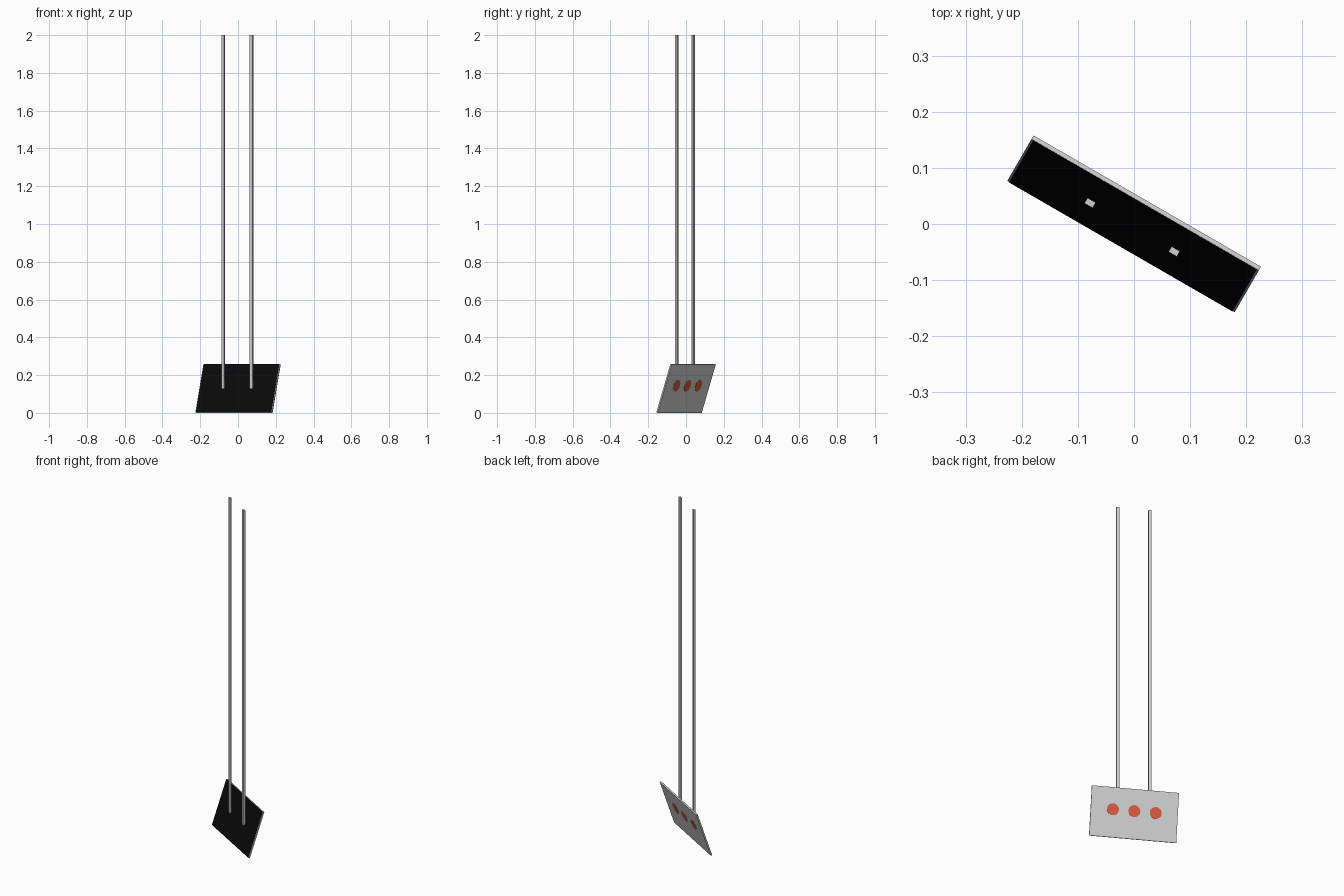
import bpy, bmesh, math
from mathutils import Matrix, Vector

if "Cube" in bpy.data.objects:
    bpy.data.objects.remove(bpy.data.objects["Cube"])

TILT, W, L, T = math.radians(18.5), 0.468, 0.271, 0.009
TURN = Matrix.Rotation(math.radians(-30), 4, 'Z')
PANEL = TURN @ Matrix.Translation((0, 0, 0.13)) @ Matrix.Rotation(-TILT, 4, 'X')


def material(name, rgb):
    m = bpy.data.materials.new(name)
    m.diffuse_color = (*rgb, 1)
    m.use_nodes = True
    m.node_tree.nodes["Principled BSDF"].inputs["Base Color"].default_value = m.diffuse_color
    return m


grey = material("light_grey", (0.62, 0.62, 0.62))
black = material("black", (0.003, 0.003, 0.003))
red = material("red", (0.68, 0.10, 0.05))


def add(name, bm, frame, mat):
    bm.transform(frame)
    bmesh.ops.recalc_face_normals(bm, faces=bm.faces[:])
    me = bpy.data.meshes.new(name)
    bm.to_mesh(me)
    bm.free()
    me.materials.append(mat)
    ob = bpy.data.objects.new(name, me)
    bpy.context.collection.objects.link(ob)
    return ob


def box(name, centre, size, frame, mat):
    bm = bmesh.new()
    bmesh.ops.create_cube(bm, size=1, matrix=Matrix.LocRotScale(Vector(centre), None, Vector(size)))
    return add(name, bm, frame, mat)


# tilted panel with a black front sheet
box("panel_back", (0, 0.0005, 0), (W, T - 0.001, L), PANEL, grey)
box("panel_front", (0, -T / 2 + 0.0003, 0), (W - 0.008, 0.0014, L - 0.002), PANEL, black)

# two upright hanging rods
for side, x in (("left", -0.0866), ("right", 0.0866)):
    box("rod_" + side, (x, -0.0066, 1.065), (0.017, 0.0112, 1.87), TURN, grey)

# three round red lamps on the back
for i in (-1, 0, 1):
    bm = bmesh.new()
    bmesh.ops.create_cone(bm, cap_ends=True, segments=32, radius1=0.032, radius2=0.032, depth=0.002)
    place = Matrix.Translation((i * 0.115, T / 2, 0.016)) @ Matrix.Rotation(math.pi / 2, 4, 'X')
    add("red_disc_%d" % (i + 2), bm, PANEL @ place, red)
